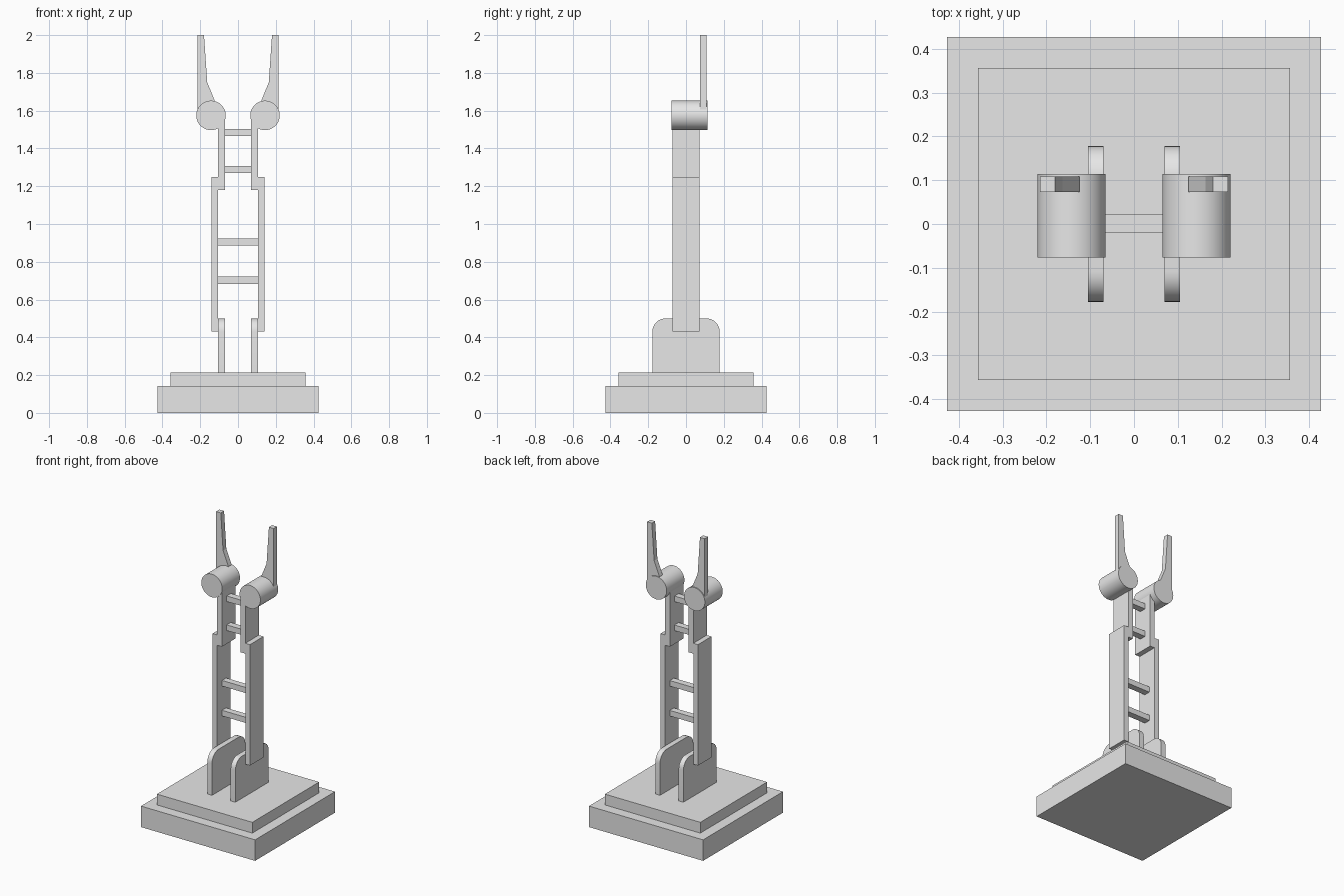
import bpy, bmesh, math

if "Cube" in bpy.data.objects:
    bpy.data.objects.remove(bpy.data.objects["Cube"])

grey = bpy.data.materials.new("light_grey")
grey.diffuse_color = (0.8, 0.8, 0.8, 1)
grey.use_nodes = True
grey.node_tree.nodes["Principled BSDF"].inputs["Base Color"].default_value = grey.diffuse_color


def finish(name, bm, smooth=False):
    bmesh.ops.recalc_face_normals(bm, faces=bm.faces[:])
    mesh = bpy.data.meshes.new(name)
    bm.to_mesh(mesh)
    bm.free()
    mesh.materials.append(grey)
    if smooth:
        for p in mesh.polygons:
            p.use_smooth = True
        mesh.set_sharp_from_angle(angle=math.radians(35))
    ob = bpy.data.objects.new(name, mesh)
    bpy.context.collection.objects.link(ob)
    return ob


def prism(name, points, depth, smooth=False):
    """Closed 3D outline swept along the depth vector."""
    bm = bmesh.new()
    face = bm.faces.new([bm.verts.new(p) for p in points])
    new = bmesh.ops.extrude_face_region(bm, geom=[face], use_keep_orig=True)["geom"]
    bmesh.ops.translate(bm, vec=depth, verts=[v for v in new if isinstance(v, bmesh.types.BMVert)])
    return finish(name, bm, smooth)


def box(name, x0, x1, y0, y1, z0, z1):
    return prism(name, [(x0, y0, z0), (x1, y0, z0), (x1, y1, z0), (x0, y1, z0)], (0, 0, z1 - z0))


def arc(cx, cz, r, a0, a1, n):
    return [(cx + r * math.cos(math.radians(a0 + (a1 - a0) * i / n)),
             cz + r * math.sin(math.radians(a0 + (a1 - a0) * i / n))) for i in range(n + 1)]


# Stepped base
box("base_slab", -0.427, 0.427, -0.427, 0.427, 0, 0.142)
box("base_step", -0.357, 0.357, -0.357, 0.357, 0.142, 0.215)

# Bracket plate outline with rounded top corners, in y and z
bracket = [(-0.178, 0.215), (0.178, 0.215)]
bracket += arc(0.108, 0.43, 0.07, 0, 90, 8) + arc(-0.108, 0.43, 0.07, 90, 180, 8)

# Gripper finger outline, in x and z
finger = [(0.215, 1.6), (0.215, 2.0), (0.18, 2.0), (0.163, 1.75), (0.124, 1.655), (0.124, 1.6)]

for side, s in (("left", -1), ("right", 1)):
    prism(side + "_bracket", [(s * 0.07, y, z) for y, z in bracket], (s * 0.035, 0, 0), True)
    box(side + "_lower_arm", s * 0.105, s * 0.14, -0.072, 0.072, 0.432, 1.25)
    box(side + "_upper_arm", s * 0.07, s * 0.105, -0.072, 0.072, 1.18, 1.56)
    drum = arc(s * 0.143, 1.575, 0.078, 0, 360, 48)[:-1]
    prism(side + "_wrist_drum", [(x, -0.076, z) for x, z in drum], (0, 0.19, 0), True)
    prism(side + "_finger", [(s * x, 0.073, z) for x, z in finger], (0, 0.035, 0))

# Rungs joining the arms
for i, (half, z0) in enumerate(((0.107, 0.683), (0.107, 0.885), (0.071, 1.27), (0.071, 1.466))):
    box("rung_%d" % (i + 1), -half, half, -0.021, 0.023, z0, z0 + 0.038)
